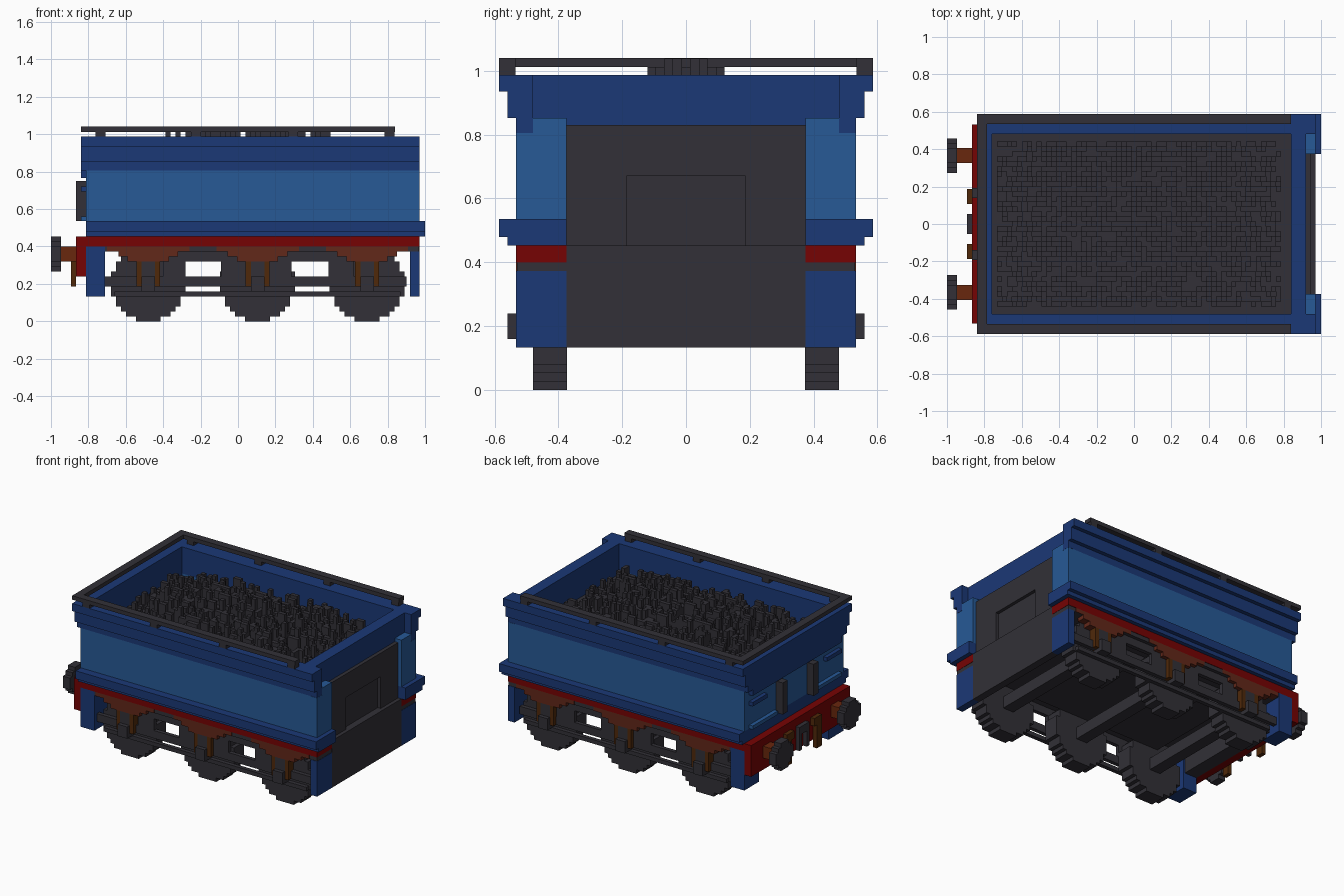
import bpy, bmesh, math, random
from mathutils import Matrix, Vector

if "Cube" in bpy.data.objects:
    bpy.data.objects.remove(bpy.data.objects["Cube"])
random.seed(11)
V = 2 / 75  # block size


def material(name, rgb):
    m = bpy.data.materials.new(name)
    m.use_nodes = True
    m.diffuse_color = (*rgb, 1)
    b = m.node_tree.nodes["Principled BSDF"]
    b.inputs["Base Color"].default_value = (*rgb, 1)
    b.inputs["Roughness"].default_value = 0.8
    return m


GREY = material("dark grey", (0.032, 0.030, 0.038))
NAVY = material("dark blue", (0.011, 0.040, 0.180))
BLUE = material("light blue", (0.020, 0.100, 0.305))
RED = material("red", (0.180, 0.001, 0.001))
RUST = material("rust brown", (0.122, 0.021, 0.010))
ORANGE = material("orange brown", (0.140, 0.020, 0.004))
BROWN = material("dark brown", (0.080, 0.022, 0.003))


def boxes(name, mat, items, mirror=False):
    """One object from (x0, x1, y0, y1, z0, z1) boxes, optionally mirrored in y."""
    bm = bmesh.new()
    for x0, x1, y0, y1, z0, z1 in items:
        spans = [(y0, y1), (-y1, -y0)] if mirror else [(y0, y1)]
        for a, b in spans:
            c = Vector(((x0 + x1) / 2, (a + b) / 2, (z0 + z1) / 2))
            s = Vector((x1 - x0, b - a, z1 - z0, 1))
            bmesh.ops.create_cube(bm, size=1, matrix=Matrix.Translation(c) @ Matrix.Diagonal(s))
    me = bpy.data.meshes.new(name)
    bm.to_mesh(me)
    bm.free()
    ob = bpy.data.objects.new(name, me)
    bpy.context.collection.objects.link(ob)
    me.materials.append(mat)


def stepped_disc(n):
    """Rows (half width, bottom, top) of a blocky disc n blocks across."""
    rows = []
    for k in range(n):
        h = (k + 0.5 - n / 2)
        half = round(math.sqrt(max((n / 2) ** 2 - h * h, 0)) - 0.5) + 0.5
        rows.append((half * V, (h - 0.5) * V, (h + 0.5) * V))
    return rows


# Tank body and walls of the open bunker
boxes("tank_body", BLUE, [(-0.813, 0.92, -0.533, 0.533, 0.535, 0.765)])
boxes("end_pillars", BLUE, [(0.92, 0.97, 0.375, 0.533, 0.535, 0.805),
                            (0.92, 0.97, 0.375, 0.48, 0.805, 0.853)], True)
boxes("side_panel_tops", BLUE, [(-0.813, 0.92, 0.48, 0.533, 0.765, 0.806)], True)
boxes("side_walls", NAVY, [(-0.84, 0.97, 0.48, 0.533, 0.806, 0.853),
                           (-0.84, 0.97, 0.48, 0.56, 0.853, 0.935),
                           (-0.84, 0.97, 0.48, 0.587, 0.935, 0.987)], True)
boxes("end_walls", NAVY, [(-0.84, -0.76, -0.48, 0.48, 0.765, 0.987),
                          (0.84, 0.92, -0.48, 0.48, 0.765, 0.987)])
boxes("lower_ledge", NAVY, [(-0.813, 0.92, -0.56, 0.56, 0.453, 0.48),
                            (-0.813, 0.92, -0.587, 0.587, 0.48, 0.535)])
boxes("ledge_corners", NAVY, [(0.92, 1.0, 0.375, 0.56, 0.453, 0.48),
                              (0.92, 1.0, 0.375, 0.587, 0.48, 0.535)], True)

# Cab end panel with recessed door
boxes("cab_end_panel", GREY, [(0.92, 0.945, -0.375, -0.187, 0.453, 0.83),
                              (0.92, 0.945, 0.187, 0.375, 0.453, 0.83),
                              (0.92, 0.945, -0.187, 0.187, 0.67, 0.83),
                              (0.915, 0.923, -0.187, 0.187, 0.453, 0.67),
                              (0.92, 0.97, -0.375, 0.375, 0.133, 0.453)])

# Handrail around three sides
boxes("top_rail_sides", GREY, [(-0.84, 0.84, 0.535, 0.587, 1.013, 1.04)]
      + [(x - 0.026, x + 0.026, 0.535, 0.587, 0.987, 1.013) for x in (-0.735, -0.225, 0.295, 0.81)], True)
boxes("top_rail_end", GREY, [(-0.84, -0.787, -0.535, 0.535, 1.013, 1.04)])

# Heaped coal: a mound of loose columns, highest along the middle
boxes("coal_bed", GREY, [(-0.76, 0.84, -0.48, 0.48, 0.755, 0.78)])
coal = []
for j in range(-16, 17):
    lump = 0
    for i in range(57):
        x, y = -0.72 + i * V, j * V
        if random.random() < 0.8:
            lump = random.choice((-3, -2, -1, -1, 0, 0, 1, 1, 2, 3))
        slope = min(1, (0.82 - abs(x - 0.04)) / 0.45) * (1 - abs(y) / 0.52) ** 0.7
        h = min(round(7.2 * slope + lump), 10 if abs(y) < 0.13 else 8)
        if h > 0:
            coal.append((x - V / 2, x + V / 2, y - V / 2, y + V / 2, 0.77, 0.773 + h * V))
boxes("coal_heap", GREY, coal)

# Buffer end fittings on the body
boxes("lamp_plates", GREY, [(-0.865, -0.813, 0.14, 0.193, 0.535, 0.75)], True)
boxes("end_grab_bars", NAVY, [(-0.84, -0.813, 0.32, 0.48, 0.693, 0.72)], True)
boxes("end_steps", BLUE, [(-0.84, -0.813, 0.21, 0.48, 0.535, 0.56)], True)

# Underframe
boxes("red_footplate", RED, [(-0.82, 0.92, -0.533, 0.533, 0.4, 0.453)])
boxes("footplate_corners", RED, [(0.92, 0.97, 0.375, 0.533, 0.4, 0.453)], True)
boxes("buffer_beam", RED, [(-0.865, -0.813, -0.533, 0.533, 0.24, 0.453)])
boxes("floor", GREY, [(-0.81, 0.968, -0.53, 0.53, 0.373, 0.4),
                      (-0.5, 0.72, -0.373, 0.373, 0.32, 0.373),
                      (-0.813, -0.72, -0.375, 0.375, 0.24, 0.373)])
boxes("corner_steps", NAVY, [(-0.813, -0.71, 0.375, 0.533, 0.133, 0.4),
                             (0.92, 0.97, 0.375, 0.533, 0.133, 0.373)], True)
boxes("side_frame", GREY, [(-0.71, 0.9, 0.48, 0.507, 0.187, 0.24),
                           (-0.66, 0.87, 0.48, 0.507, 0.133, 0.16),
                           (-0.48, 0.69, 0.48, 0.507, 0.32, 0.373),
                           (-0.4, -0.28, 0.48, 0.507, 0.24, 0.32),
                           (-0.09, 0.285, 0.48, 0.507, 0.24, 0.32),
                           (0.485, 0.62, 0.48, 0.507, 0.24, 0.32)], True)

# Wheels, axles, springs and axle boxes
wheels, axles, springs, guards, axle_boxes = [], [], [], [], []
for cx in (-0.48, 0.105, 0.69):
    wheels += [(cx - w, cx + w, 0.373, 0.48, 0.2 + a, 0.2 + b) for w, a, b in stepped_disc(15)]
    axles.append((cx - 0.04, cx + 0.04, -0.373, 0.373, 0.16, 0.24))
    for w, a, b in ((0.22, 0.373, 0.4), (0.16, 0.347, 0.373), (0.11, 0.32, 0.347)):
        springs.append((cx - w, cx + w, 0.48, 0.533, a, b))
    for s in (-1, 1):
        guards.append((cx + s * 0.05 - 0.014, cx + s * 0.05 + 0.014, 0.48, 0.533, 0.187, 0.32))
    axle_boxes += [(cx - 0.036, cx + 0.036, 0.48, 0.56, 0.16, 0.24),
                   (cx - 0.036, cx + 0.036, 0.48, 0.533, 0.24, 0.32)]
boxes("wheels", GREY, wheels, True)
boxes("axles", GREY, axles)
boxes("leaf_springs", RUST, springs, True)
boxes("axle_guards", BROWN, guards, True)
boxes("axle_boxes", GREY, axle_boxes, True)

# Buffers, hoses and coupling
boxes("buffer_heads", GREY, [(-1, -0.947, 0.365 - w, 0.365 + w, 0.36 + a, 0.36 + b)
                             for w, a, b in stepped_disc(7)], True)
boxes("buffer_shanks", ORANGE, [(-0.947, -0.865, 0.325, 0.405, 0.32, 0.4)], True)
boxes("brake_hoses", BROWN, [(-0.893, -0.865, 0.135, 0.187, 0.187, 0.347),
                             (-0.893, -0.865, 0.108, 0.187, 0.347, 0.4)], True)
boxes("coupling_hook", GREY, [(-0.893, -0.865, -0.053, 0.053, 0.347, 0.4),
                              (-0.893, -0.865, -0.053, -0.027, 0.24, 0.347),
                              (-0.893, -0.865, 0.027, 0.053, 0.24, 0.347)])
